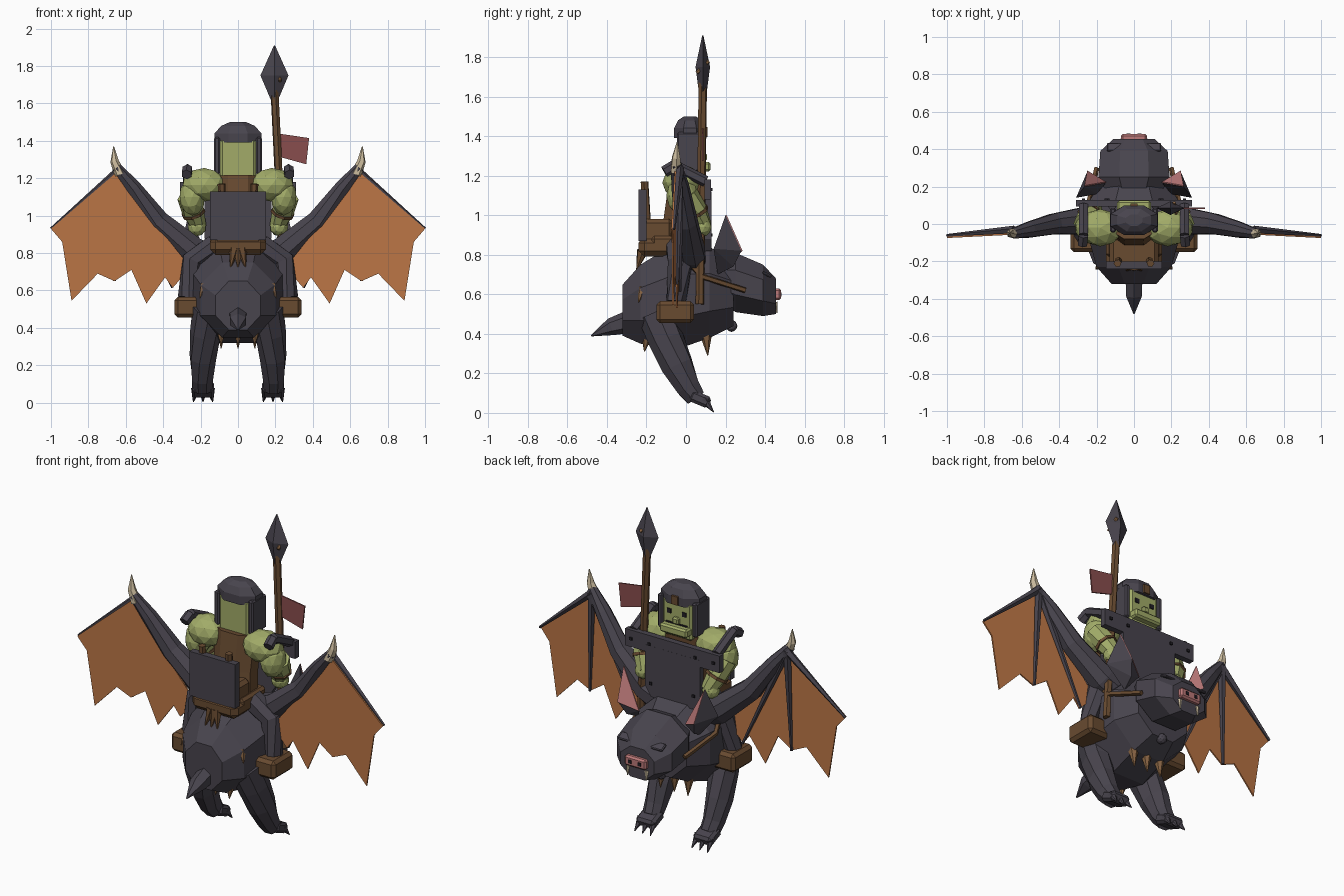
import bpy, bmesh, math
from mathutils import Vector, Matrix

old = bpy.data.objects.get("Cube")
if old:
    bpy.data.objects.remove(old)


def material(name, red, green, blue):
    mat = bpy.data.materials.new(name)
    mat.use_nodes = True
    mat.diffuse_color = (red, green, blue, 1)
    mat.node_tree.nodes["Principled BSDF"].inputs["Base Color"].default_value = (red, green, blue, 1)
    return mat


CHARCOAL = material("charcoal", .065, .058, .075)
ORANGE = material("membrane_orange", .5, .18, .06)
GREEN = material("skin_green", .36, .41, .14)
BROWN = material("leather_brown", .14, .07, .03)
TAN = material("tan", .24, .125, .055)
PINK = material("pink", .5, .19, .19)
RED = material("flag_red", .25, .075, .075)
BONE = material("bone", .6, .5, .34)
BLACK = material("black", .015, .013, .018)


def make(name, bm, mat, both=False):
    """Turn a bmesh into an object, or into a mirrored left and right pair."""
    for side in ("left_", "right_") if both else ("",):
        if side == "right_":
            bmesh.ops.scale(bm, vec=(-1, 1, 1), verts=bm.verts)
        bmesh.ops.recalc_face_normals(bm, faces=bm.faces)
        mesh = bpy.data.meshes.new(side + name)
        bm.to_mesh(mesh)
        mesh.materials.append(mat)
        bpy.context.collection.objects.link(bpy.data.objects.new(side + name, mesh))
    bm.free()


def loft(name, rings, mat, sides=8, axis=None, both=False, phase=.5):
    """Skin rings of (centre, width radius, height radius) along a path."""
    bm = bmesh.new()
    loops = []
    centres = [Vector(ring[0]) for ring in rings]
    for i, (centre, wide, high) in enumerate(rings):
        ahead = centres[min(i + 1, len(rings) - 1)] - centres[max(i - 1, 0)]
        ahead = Vector(axis) if axis else ahead.normalized()
        across = ahead.cross(Vector((0, 0, 1)))
        across = across.normalized() if across.length > .01 else Vector((1, 0, 0))
        up = across.cross(ahead)
        grow = 1 / math.cos(math.pi / sides)
        loop = []
        for k in range(sides):
            angle = math.tau * (k + phase) / sides
            loop.append(bm.verts.new(centres[i] + across * wide * grow * math.cos(angle)
                                     + up * high * grow * math.sin(angle)))
        loops.append(loop)
    for lower, upper in zip(loops, loops[1:]):
        for k in range(sides):
            j = (k + 1) % sides
            bm.faces.new((lower[k], lower[j], upper[j], upper[k]))
    bm.faces.new(loops[0])
    bm.faces.new(loops[-1])
    make(name, bm, mat, both)


def rod(name, start, end, radius, mat, tip=None, sides=6, both=False):
    last = radius if tip is None else tip
    loft(name, [(start, radius, radius), (end, last, last)], mat, sides, both=both)


def spike(name, start, end, radius, mat, both=False):
    rod(name, start, end, radius, mat, .002, both=both)


def box(name, centre, size, mat, bevel=0, both=False, tilt=0):
    bm = bmesh.new()
    bmesh.ops.create_cube(bm, size=1)
    bmesh.ops.scale(bm, vec=size, verts=bm.verts)
    if bevel:
        bmesh.ops.bevel(bm, geom=bm.edges[:], offset=bevel, segments=1, affect="EDGES")
    bmesh.ops.transform(bm, matrix=Matrix.Translation(centre) @ Matrix.Rotation(tilt, 4, "X"), verts=bm.verts)
    make(name, bm, mat, both)


def blob(name, centre, size, mat, both=False):
    bm = bmesh.new()
    bmesh.ops.create_icosphere(bm, subdivisions=2, radius=1)
    bmesh.ops.scale(bm, vec=size, verts=bm.verts)
    bmesh.ops.translate(bm, vec=centre, verts=bm.verts)
    make(name, bm, mat, both)


def hull(name, points, mat, both=False):
    bm = bmesh.new()
    bmesh.ops.convex_hull(bm, input=[bm.verts.new(p) for p in points])
    make(name, bm, mat, both)


def sheet(name, points, thick, mat, both=False):
    """Flat outline thickened along y."""
    bm = bmesh.new()
    face = bm.faces.new([bm.verts.new(p) for p in points])
    result = bmesh.ops.extrude_face_region(bm, geom=[face], use_keep_orig=True)
    moved = [item for item in result["geom"] if isinstance(item, bmesh.types.BMVert)]
    bmesh.ops.translate(bm, vec=(0, thick, 0), verts=moved)
    make(name, bm, mat, both)


# Beast body, head and tail
FORWARD = (0, 1, 0)
loft("beast_body", [((0, -.32, .52), .12, .13), ((0, -.23, .55), .2, .2), ((0, -.05, .59), .25, .27),
                    ((0, .12, .61), .24, .23), ((0, .24, .6), .17, .16)], CHARCOAL, axis=FORWARD)
loft("beast_head", [((0, .16, .68), .14, .1), ((0, .25, .66), .19, .15), ((0, .39, .62), .18, .13),
                    ((0, .455, .59), .11, .09)], CHARCOAL, axis=FORWARD)
loft("beast_tail", [((0, -.29, .46), .045, .05), ((0, -.38, .435), .042, .038), ((0, -.48, .39), .003, .003)],
     CHARCOAL, 6)
blob("chest_knob", (0, .23, .44), (.03, .03, .03), CHARCOAL)

# Beast face
box("nose", (0, .46, .6), (.14, .04, .06), PINK, .01)
box("nostril", (.03, .481, .6), (.02, .006, .02), BLACK, both=True)
spike("fang", (.06, .45, .56), (.062, .46, .505), .012, BONE, both=True)
box("brow", (.1, .41, .7), (.09, .05, .015), CHARCOAL, .005, True, -.5)

# Ears: dark shell with a pink sheet on the inward side
ear = [(.15, .22, .77), (.25, .28, .82), (.265, .2, 1.0)]
hull("ear_shell", ear + [(.31, .14, .83), (.2, .16, .7), (.22, .24, .74)], CHARCOAL, True)
sheet("ear_inner", ear, .006, PINK, True)

# Legs, feet and claws
loft("leg", [((.155, -.15, .5), .08, .09), ((.175, -.1, .37), .075, .085), ((.188, -.045, .24), .067, .078),
             ((.19, .01, .13), .056, .06), ((.187, .05, .075), .052, .048)], CHARCOAL, both=True)
box("foot", (.187, .07, .07), (.12, .11, .06), CHARCOAL, .015, True, -.4)
for name, shift in (("inner", -.04), ("middle", 0), ("outer", .04)):
    spike(name + "_claw", (.187 + shift, .09, .07), (.187 + shift * 1.3, .14, .004), .022, CHARCOAL, True)


# Wings: arm, finger bones, thumb claw and scalloped membrane
def wing(x, z, offset=0):
    return (x, -.025 - .05 * x + offset, z)


outline = [(.64, 1.24), (1, .93), (.94, .86), (.89, .545), (.75, .69), (.66, .65), (.57, .71),
           (.49, .53), (.39, .67), (.35, .615), (.25, .72), (.42, .93)]
loft("wing_arm", [((.12, .02, .76), .08, .08), ((.24, .02, .81), .075, .075), ((.43, 0, .97), .055, .06),
                  ((.56, -.03, 1.15), .042, .04), ((.65, -.05, 1.26), .025, .025)], CHARCOAL, both=True)
loft("thumb_claw", [((.63, -.05, 1.22), .027, .027), ((.66, -.05, 1.29), .02, .02),
                    ((.665, -.045, 1.37), .002, .002)], BONE, 6, both=True)
sheet("wing_membrane", [wing(*p) for p in outline], .008, ORANGE, True)
for name, end in (("outer", outline[1]), ("middle", outline[5]), ("inner", outline[9])):
    rod(name + "_finger_bone", wing(.64, 1.24, .026), wing(*end, .014), .018, CHARCOAL, .006, 5, True)

# Saddle, side bags, fringe and reins
box("saddle_seat", (0, -.1, .84), (.3, .28, .1), BROWN, .03)
box("saddle_back", (0, -.15, .89), (.26, .17, .18), BROWN, .02)
box("back_board", (0, -.22, 1.0), (.3, .04, .26), CHARCOAL)
for x in (-.08, .08):
    rod("board_post", (x, -.19, .85), (x * 1.1, -.21, 1.17), .018, BROWN)
for x in (-.04, 0, .04):
    spike("seat_fringe", (x / 2, -.22, .82), (x, -.25, .72), .025, BROWN)
box("side_bag", (.265, -.055, .51), (.15, .19, .11), BROWN, .018, True)
for x in (-.09, 0, .09):
    spike("belly_fringe", (x, .1, .41), (x, .11, .29), .03, TAN)
    spike("rear_fringe", (x, -.2, .38), (x, -.21, .31), .022, TAN)
spike("hip_stud", (.18, -.22, .63), (.205, -.24, .56), .02, TAN, True)
loft("rein", [((.22, -.02, .8), .012, .012), ((.25, .08, .69), .012, .012), ((.2, .3, .62), .012, .012)],
     BROWN, 5, both=True)

# Rider torso, legs and arms
loft("rider_vest", [((0, -.04, .85), .13, .09), ((0, -.02, 1.0), .12, .09), ((0, 0, 1.21), .13, .08)], BROWN)
box("belt", (0, -.06, .87), (.3, .23, .05), BROWN, .015)
loft("rider_leg", [((.12, -.04, .84), .06, .06), ((.24, -.03, .76), .06, .06), ((.27, -.05, .56), .045, .05)],
     CHARCOAL, both=True)
blob("shoulder", (.18, -.02, 1.165), (.12, .1, .09), GREEN, True)
blob("upper_arm", (.245, -.02, 1.1), (.07, .08, .1), GREEN, True)
loft("forearm", [((.26, .0, 1.1), .06, .06), ((.24, .05, 1.02), .055, .055), ((.21, .09, .94), .04, .04)],
     GREEN, both=True)
rod("wrist_band", (.241, .049, 1.022), (.236, .056, 1.008), .06, BROWN, sides=8, both=True)
blob("fist", (.22, .08, .94), (.05, .05, .05), GREEN, True)

# Chest armour with shoulder straps and bolts
sheet("chest_plate", [(x, .093, z) for x, z in ((-.14, .82), (.14, .82), (.18, .88), (.18, 1.12),
                                                (-.18, 1.12), (-.18, .88))], .035, CHARCOAL)
box("collar_bar", (0, .11, 1.13), (.62, .035, .1), CHARCOAL)
rod("shoulder_strap", (.275, -.11, 1.22), (.27, -.06, 1.25), .025, CHARCOAL, both=True)
rod("strap_end", (.27, -.06, 1.25), (.27, .1, 1.17), .025, CHARCOAL, both=True)
for x, z in ((.27, 1.13), (.15, 1.13), (.14, .9)):
    box("bolt", (x, .13, z), (.016, .01, .016), BLACK, both=True)

# Rider head and helmet
box("rider_head", (0, .02, 1.3), (.19, .13, .22), GREEN, .012)
box("rider_jaw", (0, .085, 1.245), (.18, .08, .05), GREEN, .01)
box("rider_nose", (0, .09, 1.295), (.04, .03, .04), GREEN, .008)
box("rider_mouth", (0, .085, 1.274), (.14, .01, .008), BLACK)
box("rider_eye", (.05, .086, 1.34), (.026, .008, .026), BLACK, both=True)
loft("helmet_dome", [((0, .02, 1.39), .125, .08), ((0, .02, 1.44), .125, .08), ((0, .02, 1.48), .09, .06),
                     ((0, .02, 1.5), .045, .03)], CHARCOAL)
box("helmet_cheek", (.112, .02, 1.32), (.032, .13, .2), CHARCOAL, .008, True)
box("helmet_badge", (0, .1, 1.42), (.04, .02, .05), BROWN)

# Spear and flag
rod("spear_shaft", (.25, .07, .55), (.195, .085, 1.67), .019, BROWN)
loft("spear_head", [((.195, .085, 1.62), .014, .014), ((.195, .085, 1.75), .053, .026),
                    ((.195, .085, 1.91), .002, .002)], CHARCOAL, 4, axis=(0, 0, 1), phase=0)
rod("spear_binding", (.225, .055, 1.72), (.215, .115, 1.78), .008, TAN)
sheet("flag", [(.21, .08, 1.44), (.38, .08, 1.415), (.365, .08, 1.275), (.22, .08, 1.315)], .008, RED)
